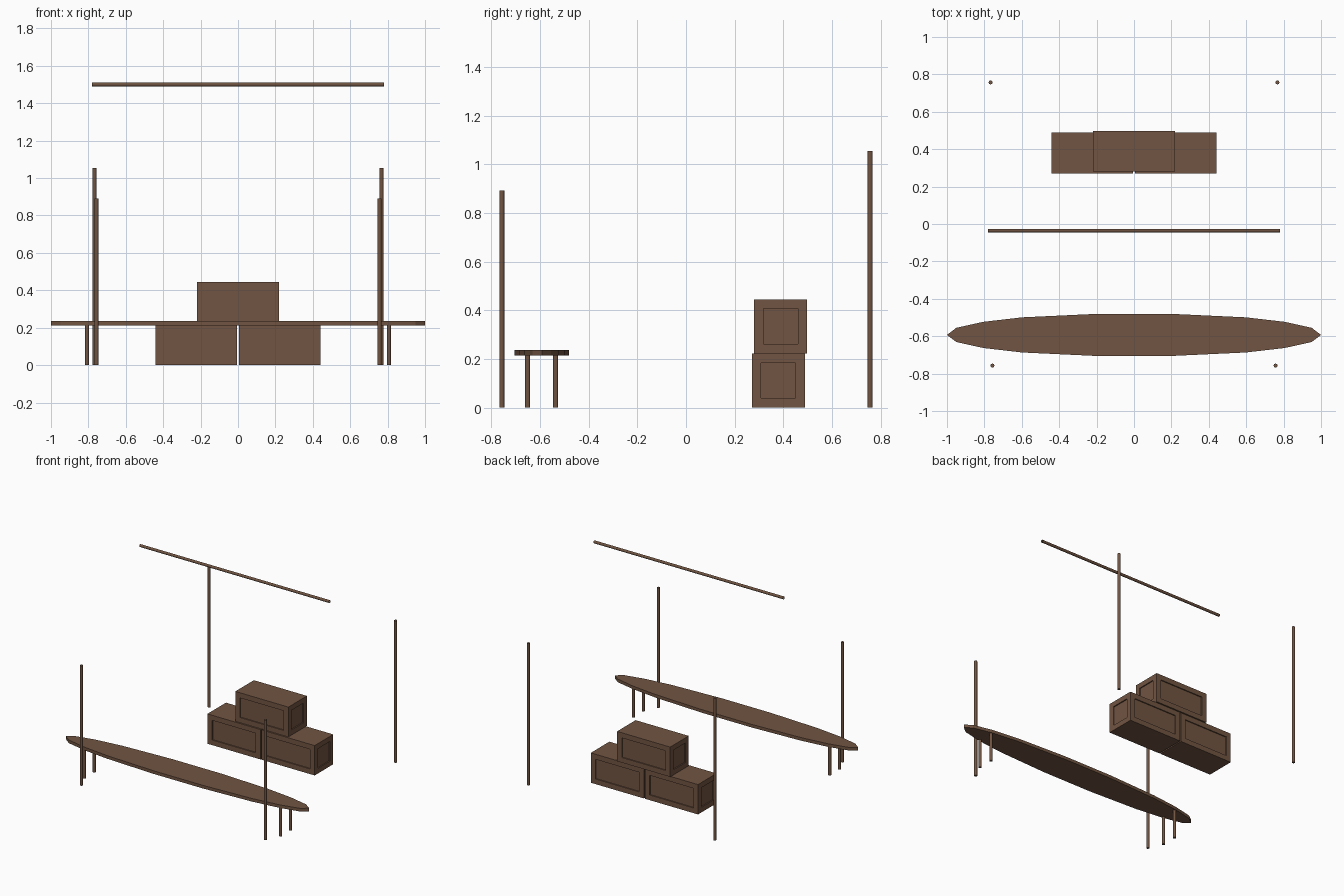
import bpy, bmesh, math
from mathutils import Matrix

if "Cube" in bpy.data.objects:
    bpy.data.objects.remove(bpy.data.objects["Cube"])

brown = bpy.data.materials.new("dark wood brown")
brown.diffuse_color = (0.165, 0.090, 0.054, 1)
brown.use_nodes = True
brown.node_tree.nodes["Principled BSDF"].inputs["Base Color"].default_value = brown.diffuse_color


def finish(bm, name):
    bmesh.ops.recalc_face_normals(bm, faces=bm.faces)
    me = bpy.data.meshes.new(name)
    bm.to_mesh(me)
    bm.free()
    me.materials.append(brown)
    ob = bpy.data.objects.new(name, me)
    bpy.context.collection.objects.link(ob)
    return ob


def pole(name, x, y, height, r=0.0105):
    bm = bmesh.new()
    bmesh.ops.create_cone(bm, cap_ends=True, segments=12, radius1=r, radius2=r, depth=height,
                          matrix=Matrix.Translation((x, y, height / 2)))
    return finish(bm, name)


def crate(name, cx, cy, z0, sx=0.4365, sy=0.218, sz=0.222):
    # box with a recessed panel on each of its four sides
    bm = bmesh.new()
    m = Matrix.Translation((cx, cy, z0 + sz / 2)) @ Matrix.Diagonal((sx, sy, sz, 1))
    bmesh.ops.create_cube(bm, size=1, matrix=m)
    bm.normal_update()
    for f in [f for f in bm.faces if abs(f.normal.z) < 0.5]:
        n = f.normal.copy()
        c = f.calc_center_median()
        mx = 0.039 if abs(n.y) > 0.5 else 0.0
        bmesh.ops.inset_individual(bm, faces=[f], thickness=0.054)
        for v in f.verts:
            if mx:  # long panels sit closer to the ends
                v.co.x = c.x + math.copysign(sx / 2 - mx, v.co.x - c.x)
        ext = bmesh.ops.extrude_discrete_faces(bm, faces=[f])["faces"][0]
        bmesh.ops.translate(bm, verts=ext.verts[:], vec=-n * 0.008)
    return finish(bm, name)


# corner posts and table legs, mirrored left and right
for side, s in (("left", -1), ("right", 1)):
    pole(f"back_post_{side}", s * 0.767, 0.757, 1.055)
    pole(f"front_post_{side}", s * 0.757, -0.757, 0.892)
    pole(f"table_leg_front_{side}", s * 0.807, -0.651, 0.214)
    pole(f"table_leg_back_{side}", s * 0.807, -0.536, 0.214)

# overhead ridge pole: an open tube
bm = bmesh.new()
bmesh.ops.create_cone(bm, cap_ends=False, segments=12, radius1=0.01, radius2=0.01, depth=1.56,
                      matrix=Matrix.Translation((0, -0.036, 1.5)) @ Matrix.Rotation(math.pi / 2, 4, 'Y'))
finish(bm, "ridge_pole")

# long pointed table top, extruded from its outline
half = [(1.0, 0), (0.95, 0.038), (0.805, 0.07), (0.597, 0.094), (0.2, 0.1125)]
arc = half + [(-x, y) for x, y in reversed(half)]
outline = arc + [(x, -y) for x, y in reversed(arc[1:-1])]
bm = bmesh.new()
face = bm.faces.new([bm.verts.new((x, y - 0.593, 0.213)) for x, y in outline])
ext = bmesh.ops.extrude_face_region(bm, geom=[face])["geom"]
bmesh.ops.translate(bm, vec=(0, 0, 0.023), verts=[v for v in ext if isinstance(v, bmesh.types.BMVert)])
finish(bm, "table_top")

# stacked crates
crate("crate_lower_left", -0.2228, 0.3795, 0)
crate("crate_lower_right", 0.2228, 0.3795, 0)
crate("crate_top", 0, 0.389, 0.223)
